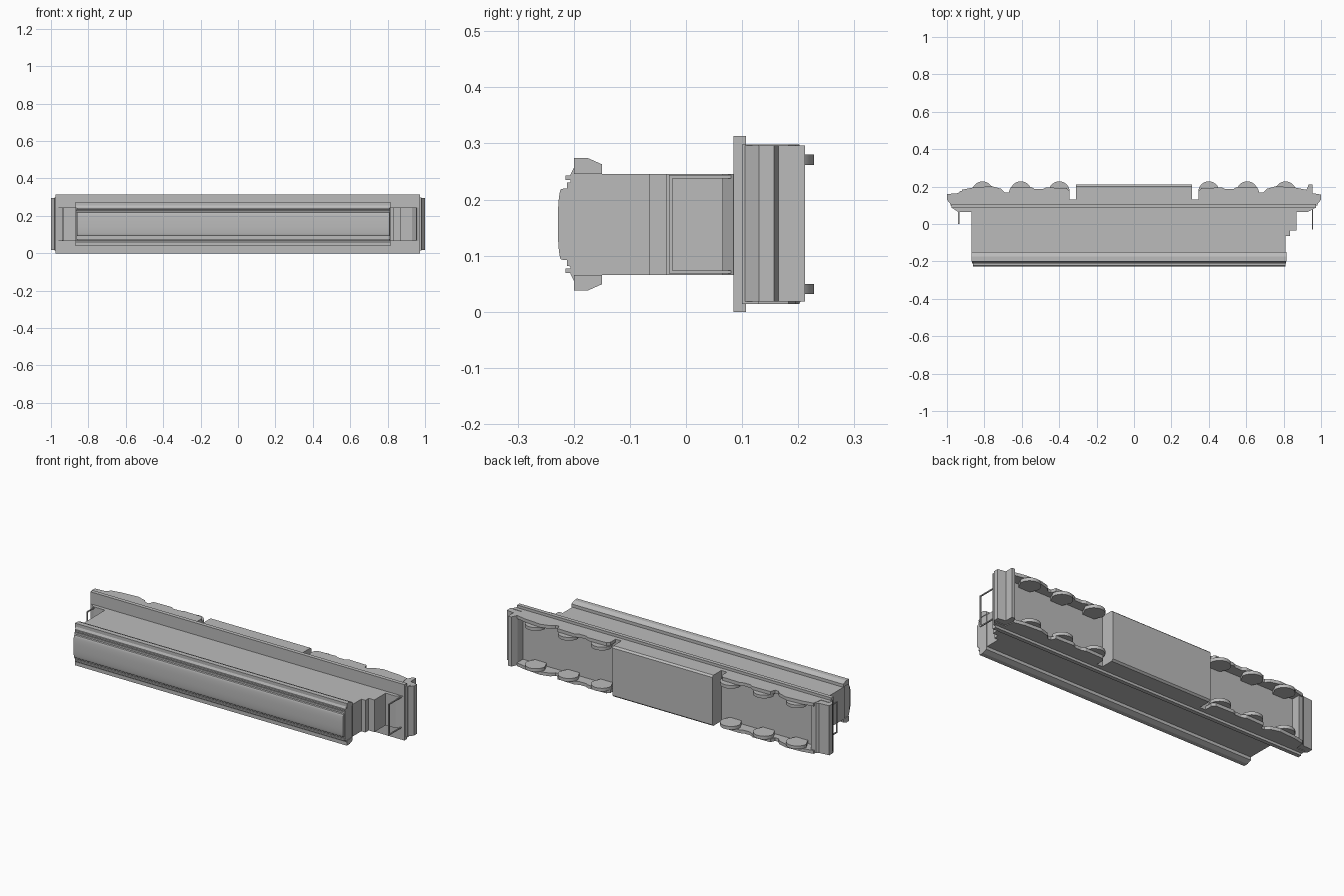
import bpy, bmesh, math
from mathutils import Vector

cube = bpy.data.objects.get("Cube")
if cube:
    bpy.data.objects.remove(cube, do_unlink=True)

grey = bpy.data.materials.new("plain grey")
grey.use_nodes = True
colour = (0.5, 0.5, 0.5, 1)
grey.diffuse_color = colour
grey.node_tree.nodes["Principled BSDF"].inputs["Base Color"].default_value = colour

MID = 0.156  # height of the long centre line


def prism(name, points, axis, low, high):
    """Extrude a closed outline: (y, z) along x, or (x, y) along z."""
    bm = bmesh.new()
    place = (lambda p: (low, p[0], p[1])) if axis == "x" else (lambda p: (p[0], p[1], low))
    step = Vector((high - low, 0, 0)) if axis == "x" else Vector((0, 0, high - low))
    face = bm.faces.new([bm.verts.new(place(p)) for p in points])
    new = bmesh.ops.extrude_face_region(bm, geom=[face])["geom"]
    bmesh.ops.translate(bm, vec=step, verts=[v for v in new if isinstance(v, bmesh.types.BMVert)])
    bmesh.ops.recalc_face_normals(bm, faces=bm.faces)
    mesh = bpy.data.meshes.new(name)
    bm.to_mesh(mesh)
    bm.free()
    mesh.materials.append(grey)
    ob = bpy.data.objects.new(name, mesh)
    bpy.context.collection.objects.link(ob)
    return ob


def box(name, x0, x1, y0, y1, half, top=None):
    """Box symmetric about the centre line, or between heights half and top."""
    z0, z1 = (MID - half, MID + half) if top is None else (half, top)
    return prism(name, [(x0, y0), (x1, y0), (x1, y1), (x0, y1)], "z", z0, z1)


def symmetric(half):
    """Complete a (y, half width) profile on both sides of the centre line."""
    return [(y, MID + h) for y, h in half] + [(y, MID - h) for y, h in reversed(half)]


# Long body
box("body", -0.87, 0.81, -0.16, 0.09, 0.09)

# Stepped eaves and the curved raised roof
prism("eaves", symmetric([(-0.15, 0.107), (-0.175, 0.118), (-0.2, 0.118), (-0.2, 0.09),
                          (-0.15, 0.09)]), "x", -0.87, 0.815)
prism("lower_roof", symmetric([(-0.15, 0.1), (-0.2, 0.1), (-0.206, 0.088), (-0.206, 0.075),
                               (-0.212, 0.074), (-0.212, 0.06)]), "x", -0.865, 0.812)
arc = [(-0.2225 - 0.006 * math.cos(a), 0.063 * math.sin(a))
       for a in (math.pi / 2 * (1 - i / 6) for i in range(6))]
roof = prism("raised_roof", symmetric([(-0.2, 0.065)] + arc), "x", -0.86, 0.81)
for side in (-1, 1):
    z = MID + side * 0.083
    box("roof_gutter", -0.86, 0.81, -0.215, -0.2, z - 0.004, z + 0.004)

# Vestibule steps on the positive end
box("vestibule", 0.81, 0.87, -0.035, 0.09, 0.09)
box("vestibule_lip", 0.81, 0.835, -0.065, 0.09, 0.09)

# Deck with sloped end brackets
prism("deck_bracket", [(-0.94, 0.065), (0.93, 0.065), (0.97, 0.087), (-0.975, 0.087)],
      "z", MID - 0.09, MID + 0.09)
box("deck", -0.975, 0.972, 0.085, 0.107, 0.0, 0.313)

# Recessed underframe and end sills
box("underframe", -0.98, 0.98, 0.1, 0.13, 0.142)
prism("left_sill", [(-0.98, 0.105), (-1.0, 0.13), (-1.0, 0.16), (-0.94, 0.165),
                    (-0.93, 0.175), (-0.9, 0.178), (-0.9, 0.105)], "z", MID - 0.138, MID + 0.14)
prism("right_sill", [(0.92, 0.105), (0.98, 0.105), (1.0, 0.13), (1.0, 0.157),
                     (0.955, 0.165), (0.955, 0.212), (0.935, 0.212), (0.92, 0.18)],
      "z", MID - 0.138, MID + 0.14)

# Central chamfered tank
prism("central_tank", symmetric([(0.105, 0.142), (0.2, 0.142), (0.21, 0.133)]), "x", -0.31, 0.31)

# Truck side frames, mirrored end to end and side to side
frame = [(0.345, 0.12), (0.345, 0.175), (0.36, 0.192), (0.47, 0.195), (0.49, 0.186),
         (0.53, 0.186), (0.55, 0.198), (0.66, 0.195), (0.67, 0.168), (0.69, 0.168),
         (0.71, 0.188), (0.76, 0.202), (0.86, 0.195), (0.92, 0.183), (0.93, 0.12)]
for end in (-1, 1):
    outline = [(end * x, y) for x, y in frame]
    for side in (-1, 1):
        z = MID + side * 0.133
        prism("truck_side_frame", outline, "z", z - 0.009, z + 0.009)
        for x in (0.40, 0.605, 0.81):
            # Exposed upper part of each wheel
            wheel = [(end * x + 0.056 * math.cos(math.pi * i / 14),
                      0.172 + 0.056 * math.sin(math.pi * i / 14)) for i in range(15)]
            wheel += [(end * x - 0.035, 0.128), (end * x + 0.035, 0.128)]
            zw = MID + side * 0.115
            ob = prism("wheel", wheel, "z", zw - 0.009, zw + 0.009)
    # Cross bar joining the truck sides near the tank
    box("tank_hanger", min(end * 0.31, end * 0.35), max(end * 0.31, end * 0.35),
        0.105, 0.125, 0.142)

# Thin wire end railings
for x, y in ((-0.937, 0.0), (0.955, -0.03)):
    for side in (-1, 1):
        z = MID + side * 0.085
        box("railing_post", x - 0.003, x + 0.003, y, 0.09, z - 0.003, z + 0.003)
    box("railing_bar", x - 0.003, x + 0.003, y, y + 0.006, 0.085)

# Soft curves on the rounded parts, crisp edges elsewhere
bpy.ops.object.select_all(action="DESELECT")
for ob in bpy.context.collection.objects:
    if ob.type == "MESH" and ob.name.startswith(("raised_roof", "wheel")):
        ob.select_set(True)
        bpy.context.view_layer.objects.active = ob
bpy.ops.object.shade_smooth_by_angle(angle=math.radians(30))
